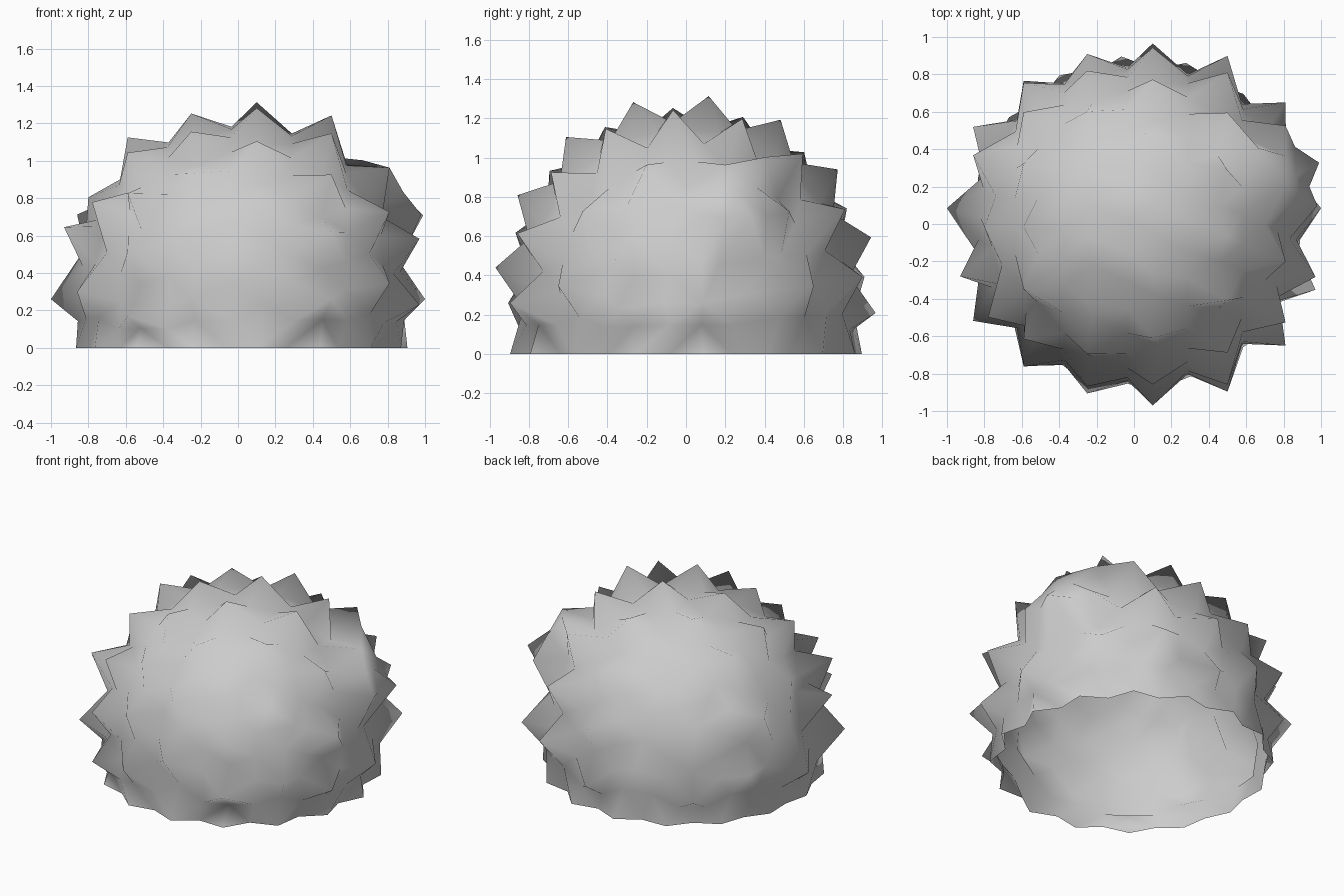
import bpy, bmesh, math
from mathutils import Vector

if "Cube" in bpy.data.objects:
    bpy.data.objects.remove(bpy.data.objects["Cube"], do_unlink=True)

CENTRE = Vector((0, 0, 0.345))
VALLEY = 0.84
GROUND_SPIKES = 16


def ring(x, radius, angles):
    """Spike tips around the x axis, angles in degrees from +y towards +z."""
    return [Vector((x, radius * math.cos(math.radians(a)), radius * math.sin(math.radians(a))))
            for a in angles]


def sweep(start, step, count):
    return [start + step * i for i in range(count)]


# Left end, main rings, then right end
tips = (ring(-1.0, 0.12, [-45]) + ring(-0.93, 0.41, [133])
        + ring(-0.86, 0.52, [45, 3, 185]) + ring(-0.8, 0.46, [92])
        + ring(-0.78, 0.66, [139]))
tips += ring(-0.59, 0.78, sweep(-11, 25.5, 9))
tips += ring(-0.25, 0.91, sweep(3, 22.8, 9))
tips += ring(0.1, 0.975, sweep(-8, 22.8, 9))
tips += ring(0.5, 0.9, sweep(3, 22.8, 9))
tips += ring(0.81, 0.65, sweep(0, 36, 6))
tips += (ring(0.99, 0.49, [48]) + ring(0.98, 0.38, [75])
         + ring(0.97, 0.37, [140, 198]) + ring(1.0, 0.12, [-45]))

# Spikes standing on the ground form the open rim
ground_start = len(tips)
for i in range(GROUND_SPIKES):
    a = math.tau * (i + 0.25) / GROUND_SPIKES
    tips.append(Vector((0.02 + 0.89 * math.cos(a), 0.9 * math.sin(a), -CENTRE.z)))

# Join the tips into a shell, open the underside, split edges to make valleys
bm = bmesh.new()
for t in tips:
    bm.verts.new(t.normalized())
bmesh.ops.convex_hull(bm, input=bm.verts[:])
bm.verts.index_update()
underside = [f for f in bm.faces if all(v.index >= ground_start for v in f.verts)]
bmesh.ops.delete(bm, geom=underside, context='FACES')
bmesh.ops.subdivide_edges(bm, edges=bm.edges[:], cuts=1, use_grid_fill=True)
bmesh.ops.triangulate(bm, faces=bm.faces[:])
bm.verts.index_update()

# Push tips out and valleys in; one shoulder on the side stays filled
shoulder = Vector((0.83, 0.36, 0.5)).normalized()
for v in bm.verts:
    d = v.co.normalized()
    if v.index < len(tips):
        v.co = tips[v.index] + CENTRE
    elif v.is_boundary:
        v.co = Vector((d.x, d.y, 0)).normalized() * 0.83
    elif (d - shoulder).length < 0.24:
        v.co = d * 1.02 + CENTRE
    else:
        depth = VALLEY + (0.04 if d.z < -0.15 else 0)
        v.co = d * depth + CENTRE
        v.co.x += 0.035 if d.x > -0.2 else 0

bmesh.ops.recalc_face_normals(bm, faces=bm.faces[:])
for f in bm.faces:
    f.smooth = True

mesh = bpy.data.meshes.new("spiky_dome")
bm.to_mesh(mesh)
bm.free()
dome = bpy.data.objects.new("spiky_dome", mesh)
bpy.context.collection.objects.link(dome)

# Plain grey finish
grey = bpy.data.materials.new("plain_grey")
grey.use_nodes = True
colour = (0.6, 0.6, 0.6, 1)
grey.diffuse_color = colour
grey.node_tree.nodes["Principled BSDF"].inputs["Base Color"].default_value = colour
mesh.materials.append(grey)
